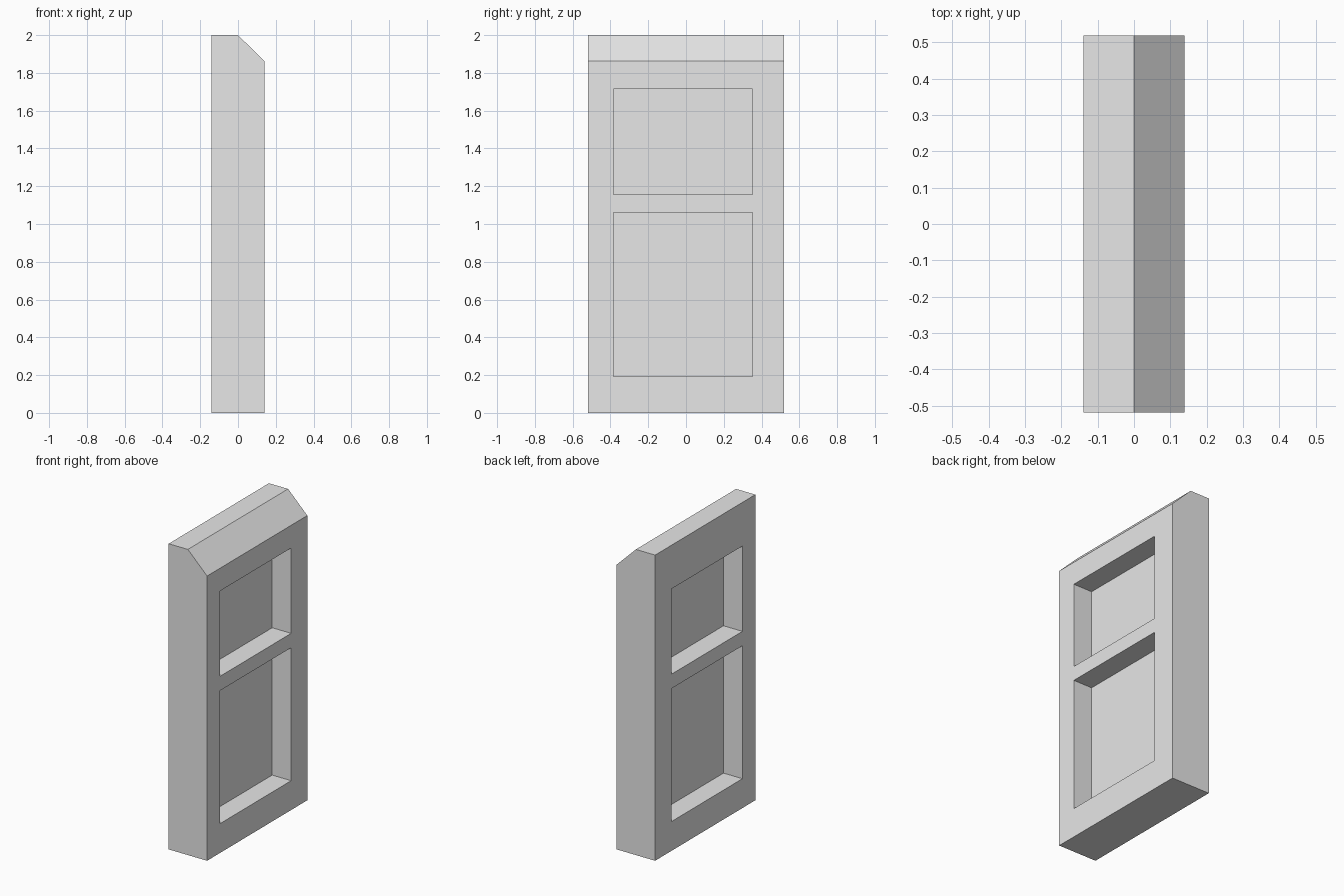
import bpy
import bmesh

default_cube = bpy.data.objects.get("Cube")
if default_cube:
    bpy.data.objects.remove(default_cube, do_unlink=True)

HALF_X, HALF_Y, HEIGHT = 0.139, 0.518, 2.0
BEVEL_Z = 1.863
OPEN_Y = (-0.385, 0.351)
OPENINGS = {"lower": (0.192, 1.062), "upper": (1.156, 1.714)}
PANE_HALF = 0.002

grey = bpy.data.materials.new("plain grey")
grey.use_nodes = True
grey.diffuse_color = (0.8, 0.8, 0.8, 1)
for node in grey.node_tree.nodes:
    if node.type == 'BSDF_PRINCIPLED':
        node.inputs["Base Color"].default_value = (0.8, 0.8, 0.8, 1)


def extrude_profile(name, profile, y0, y1):
    """Sweep an x-z outline from y0 to y1 into a closed solid."""
    bm = bmesh.new()
    face = bm.faces.new([bm.verts.new((x, y0, z)) for x, z in profile])
    swept = bmesh.ops.extrude_face_region(bm, geom=[face])["geom"]
    verts = [v for v in swept if isinstance(v, bmesh.types.BMVert)]
    bmesh.ops.translate(bm, verts=verts, vec=(0, y1 - y0, 0))
    bmesh.ops.recalc_face_normals(bm, faces=bm.faces)
    mesh = bpy.data.meshes.new(name)
    bm.to_mesh(mesh)
    bm.free()
    mesh.materials.append(grey)
    obj = bpy.data.objects.new(name, mesh)
    bpy.context.collection.objects.link(obj)
    return obj


def block(name, half_x, z0, z1):
    """Box filling the width of an opening."""
    outline = [(-half_x, z0), (half_x, z0), (half_x, z1), (-half_x, z1)]
    return extrude_profile(name, outline, *OPEN_Y)


# Thick frame with one sloping top edge
frame = extrude_profile("frame", [
    (-HALF_X, 0), (HALF_X, 0), (HALF_X, BEVEL_Z),
    (0, HEIGHT), (-HALF_X, HEIGHT)], -HALF_Y, HALF_Y)

# Two openings, each closed by a thin pane in the middle
for level, (z0, z1) in OPENINGS.items():
    cutter = block(level + "_opening_cutter", HALF_X * 2, z0, z1)
    cutter.hide_render = True
    cutter.hide_set(True)
    cut = frame.modifiers.new(level + " opening", 'BOOLEAN')
    cut.operation = 'DIFFERENCE'
    cut.solver = 'EXACT'
    cut.object = cutter
    block(level + "_pane", PANE_HALF, z0, z1)
